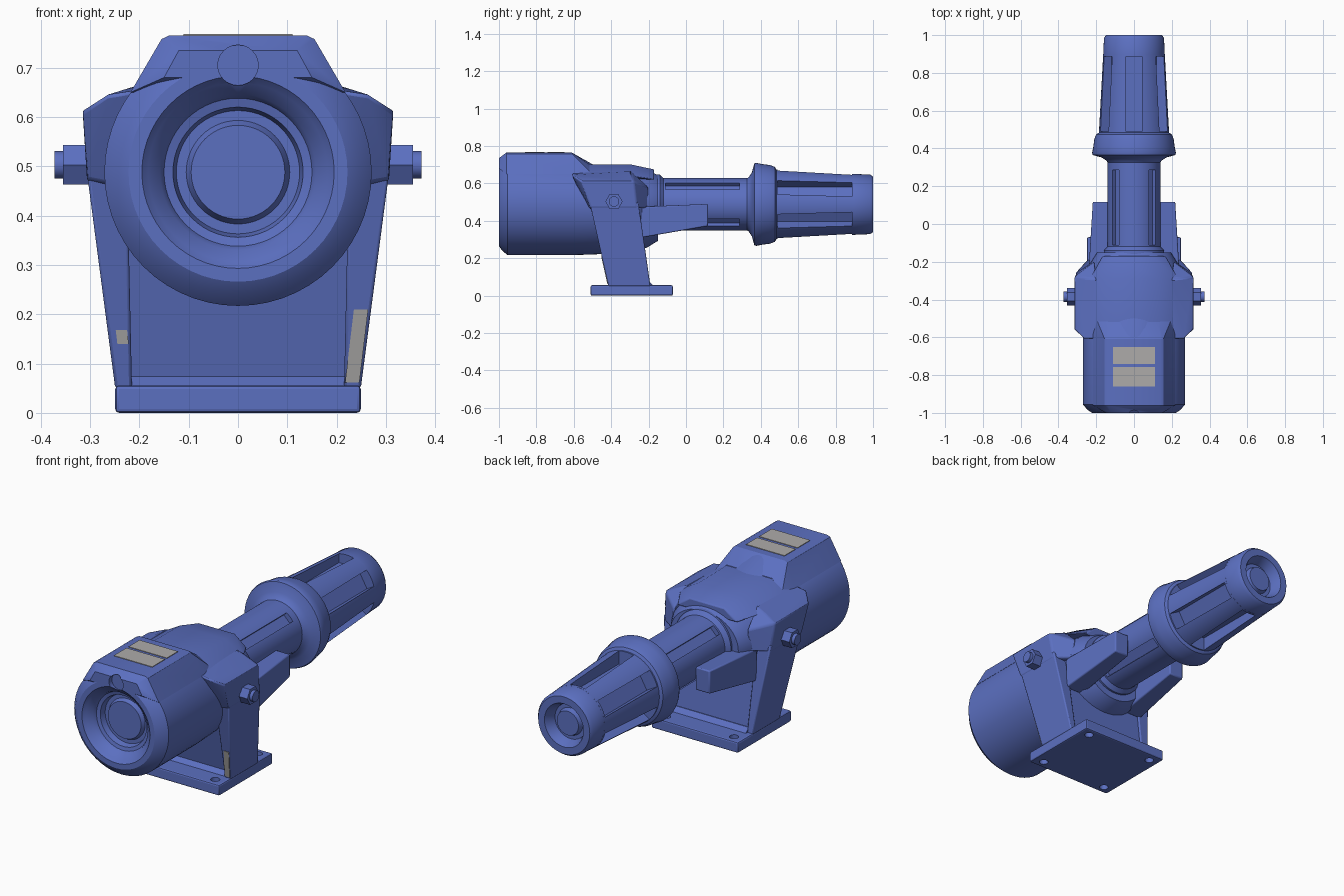
import bpy, bmesh, math
from mathutils import Matrix, Vector

if "Cube" in bpy.data.objects:
    bpy.data.objects.remove(bpy.data.objects["Cube"])

AXIS = 0.488          # height of the barrel axis
TAU = 2 * math.pi


def material(name, rgb):
    m = bpy.data.materials.new(name)
    m.diffuse_color = (*rgb, 1)
    m.use_nodes = True
    m.node_tree.nodes["Principled BSDF"].inputs["Base Color"].default_value = m.diffuse_color
    return m


BLUE = material("painted blue", (0.105, 0.16, 0.53))
GREY = material("bare grey", (0.42, 0.41, 0.40))


def finish(bm, name, mat=BLUE, angle=35, bevel=0):
    bmesh.ops.recalc_face_normals(bm, faces=bm.faces)
    me = bpy.data.meshes.new(name)
    bm.to_mesh(me)
    bm.free()
    ob = bpy.data.objects.new(name, me)
    bpy.context.collection.objects.link(ob)
    me.materials.append(mat)
    if bevel:
        b = ob.modifiers.new("soft edges", 'BEVEL')
        b.width, b.segments, b.limit_method = bevel, 2, 'ANGLE'
    smooth(ob, angle)
    return ob


def activate(ob):
    bpy.ops.object.select_all(action='DESELECT')
    ob.select_set(True)
    bpy.context.view_layer.objects.active = ob


def smooth(ob, angle=35):
    activate(ob)
    bpy.ops.object.shade_smooth_by_angle(angle=math.radians(angle))


def lathe(name, profile, seg=56, reshape=None):
    """Turn (y, radius) points around the barrel axis."""
    bm = bmesh.new()
    rings = [[bm.verts.new((r * math.cos(TAU * i / seg), y, AXIS + r * math.sin(TAU * i / seg)))
              for i in range(seg)] for y, r in profile]
    for a, b in zip(rings, rings[1:]):
        for i in range(seg):
            j = (i + 1) % seg
            bm.faces.new((a[i], a[j], b[j], b[i]))
    bm.faces.new(rings[0])
    bm.faces.new(rings[-1])
    if reshape:
        for v in bm.verts:
            reshape(v)
    return finish(bm, name)


def hull(name, pts, mirror=False, mat=BLUE, bevel=0.0):
    """Convex solid; mirror adds every point again at -x."""
    pts = list(pts) + ([(-x, y, z) for x, y, z in pts] if mirror else [])
    bm = bmesh.new()
    for p in pts:
        bm.verts.new(p)
    res = bmesh.ops.convex_hull(bm, input=bm.verts)
    junk = [g for g in res["geom_interior"] + res["geom_unused"] if isinstance(g, bmesh.types.BMVert)]
    bmesh.ops.delete(bm, geom=list(set(junk)), context='VERTS')
    bmesh.ops.dissolve_limit(bm, angle_limit=0.02, verts=bm.verts, edges=bm.edges)
    return finish(bm, name, mat, 30, bevel)


def pair(name, pts, bevel=0.0, mat=BLUE):
    for side, label in ((1, "right"), (-1, "left")):
        hull(f"{name}_{label}", [(side * x, y, z) for x, y, z in pts], mat=mat, bevel=bevel)


def box_pts(x0, x1, y0, y1, z0, z1):
    return [(x, y, z) for x in (x0, x1) for y in (y0, y1) for z in (z0, z1)]


def slots(angles, r0, r1, width, y0, y1):
    """Radial box cutters around the axis."""
    bm = bmesh.new()
    for a in angles:
        m = (Matrix.Translation((0, (y0 + y1) / 2, AXIS)) @ Matrix.Rotation(-math.radians(a), 4, 'Y')
             @ Matrix.Translation(((r0 + r1) / 2, 0, 0)) @ Matrix.Diagonal((r1 - r0, y1 - y0, width, 1)))
        bmesh.ops.create_cube(bm, size=1, matrix=m)
    return finish(bm, "slot_cutter")


def rods(name, places, r, depth, axis, seg=24):
    """Cylinders along x, y or z at the given places."""
    rot = {'x': Matrix.Rotation(math.pi / 2, 4, 'Y'), 'y': Matrix.Rotation(math.pi / 2, 4, 'X'),
           'z': Matrix.Identity(4)}[axis]
    bm = bmesh.new()
    for p in places:
        bmesh.ops.create_cone(bm, cap_ends=True, segments=seg, radius1=r, radius2=r, depth=depth,
                              matrix=Matrix.Translation(p) @ rot)
    return finish(bm, name)


def cut(obs, cutter):
    cutter.hide_render = True
    for ob in obs:
        activate(ob)
        for m in list(ob.modifiers):
            bpy.ops.object.modifier_apply(modifier=m.name)
        b = ob.modifiers.new("cut", 'BOOLEAN')
        b.operation, b.solver, b.object = 'DIFFERENCE', 'EXACT', cutter
        bpy.ops.object.modifier_apply(modifier=b.name)
        smooth(ob, 30)
    bpy.data.objects.remove(cutter)


# Motor body: turned shell with a stepped round recess in its front
def lower_top(v):
    if v.co.y > -0.55 and v.co.z > AXIS:
        v.co.z = AXIS + (v.co.z - AXIS) * 0.8


body = lathe("body", [(-0.93, 0.095), (-0.91, 0.105), (-0.91, 0.125), (-0.94, 0.132), (-0.945, 0.15),
                      (-0.965, 0.158), (-0.985, 0.182), (-1.0, 0.195), (-1.0, 0.222), (-0.985, 0.245),
                      (-0.955, 0.271), (-0.6, 0.271), (-0.5, 0.268), (-0.44, 0.265), (-0.21, 0.232),
                      (-0.15, 0.195)], reshape=lower_top)

# Flat-topped hood along the body, sloping down at the rear
hood = hull("hood", [(0.14, -0.96, 0.765), (0.155, -0.96, 0.758), (0.218, -0.96, 0.65),
                     (0.12, -1, 0.735), (0.15, -1, 0.68),
                     (0.14, -0.61, 0.765), (0.155, -0.61, 0.758), (0.218, -0.58, 0.65),
                     (0.13, -0.52, 0.705), (0.20, -0.5, 0.65)], mirror=True)
cut([body, hood], rods("hole_cutter", [(0, -1, 0.705)], 0.041, 0.05, 'y'))
hull("hood_rear", [(0.13, -0.56, 0.703), (0.13, -0.29, 0.70), (0.235, -0.56, 0.64), (0.235, -0.29, 0.64),
                   (0.10, -0.17, 0.675), (0.17, -0.17, 0.62)], mirror=True, bevel=0.006)

# Grey panels on the hood
for i, (y0, y1) in enumerate(((-0.86, -0.757), (-0.74, -0.65))):
    hull(f"hood_panel_{i}", box_pts(-0.11, 0.11, y0, y1, 0.762, 0.768), mat=GREY)

# Yoke: shoulders, leaning arms and cross wall
pair("shoulder", [(0.315, -0.56, 0.612), (0.315, -0.28, 0.612), (0.306, -0.51, 0.47), (0.306, -0.26, 0.47),
                  (0.265, -0.61, 0.645), (0.20, -0.61, 0.655), (0.20, -0.29, 0.665),
                  (0.22, -0.2, 0.47), (0.21, -0.2, 0.58), (0.2, -0.52, 0.45)], 0.008)
pair("arm", [(x, y, z) for z, xs, ys in ((0.05, (0.215, 0.249), (-0.415, -0.19)),
                                         (0.5, (0.225, 0.308), (-0.515, -0.255)))
             for x in xs for y in ys], 0.006)
hull("cross_wall", [(0.225, y, z) for y, z in ((-0.38, 0.05), (-0.20, 0.05), (-0.45, 0.36), (-0.25, 0.4))],
     mirror=True)
hull("wall_foot", [(0.22, -0.42, 0.05), (0.22, -0.17, 0.05), (0.22, -0.38, 0.078), (0.22, -0.2, 0.078)],
     mirror=True)

# Grey worn patches on the arm fronts
def front_patch(name, x0, x1, z0, z1, side):
    y = lambda z: -0.415 - (z - 0.05) * 0.222
    hull(name, [(side * (x + (z - 0.06) * 0.12), y(z) + d, z) for x in (x0, x1) for z in (z0, z1)
                for d in (-0.003, 0.003)], mat=GREY)


front_patch("arm_patch_right", 0.217, 0.246, 0.062, 0.21, 1)
front_patch("arm_patch_left", 0.212, 0.235, 0.14, 0.168, -1)

# Base plate with four bolt holes
base = hull("base_plate", box_pts(-0.249, 0.249, -0.51, -0.07, 0, 0.056), bevel=0.008)
cut([base], rods("hole_cutter", [(x, y, 0.03) for x in (-0.195, 0.195) for y in (-0.465, -0.115)],
                 0.022, 0.2, 'z', 16))

# Pivot bolts
for s, label in ((1, "right"), (-1, "left")):
    rods(f"pivot_nut_{label}", [(s * 0.325, -0.385, 0.503)], 0.046, 0.06, 'x', 6)
    rods(f"pivot_bolt_{label}", [(s * 0.345, -0.385, 0.503)], 0.028, 0.054, 'x', 16)

# Side prongs beside the barrel
pair("prong", [(x, y, z) for y, x1, zs in ((-0.24, 0.24, (0.31, 0.475)), (0.117, 0.218, (0.372, 0.49)))
               for x in (0.135, x1) for z in zs], 0.006)

# Barrel with four long grooves
barrel = lathe("barrel", [(-0.2, 0.16), (-0.14, 0.16), (-0.12, 0.14), (0.36, 0.14)])
cut([barrel], slots((45, 135, 225, 315), 0.115, 0.2, 0.05, -0.11, 0.285))

# Collar
lathe("collar", [(0.31, 0.13), (0.335, 0.145), (0.352, 0.17), (0.365, 0.218), (0.375, 0.222), (0.41, 0.215),
                 (0.45, 0.21), (0.475, 0.2), (0.487, 0.18)])

# Slotted tapering muzzle with a solid end ring
muzzle = lathe("muzzle", [(0.46, 0.187), (0.9, 0.163), (0.905, 0.155)])
cut([muzzle], slots(range(30, 390, 60), 0.112, 0.25, 0.085, 0.49, 0.888))
lathe("muzzle_ring", [(0.89, 0.15), (0.893, 0.163), (0.985, 0.159), (1.0, 0.148), (1.0, 0.112), (0.965, 0.095),
                      (0.945, 0.09), (0.945, 0.07), (0.97, 0.062)])
